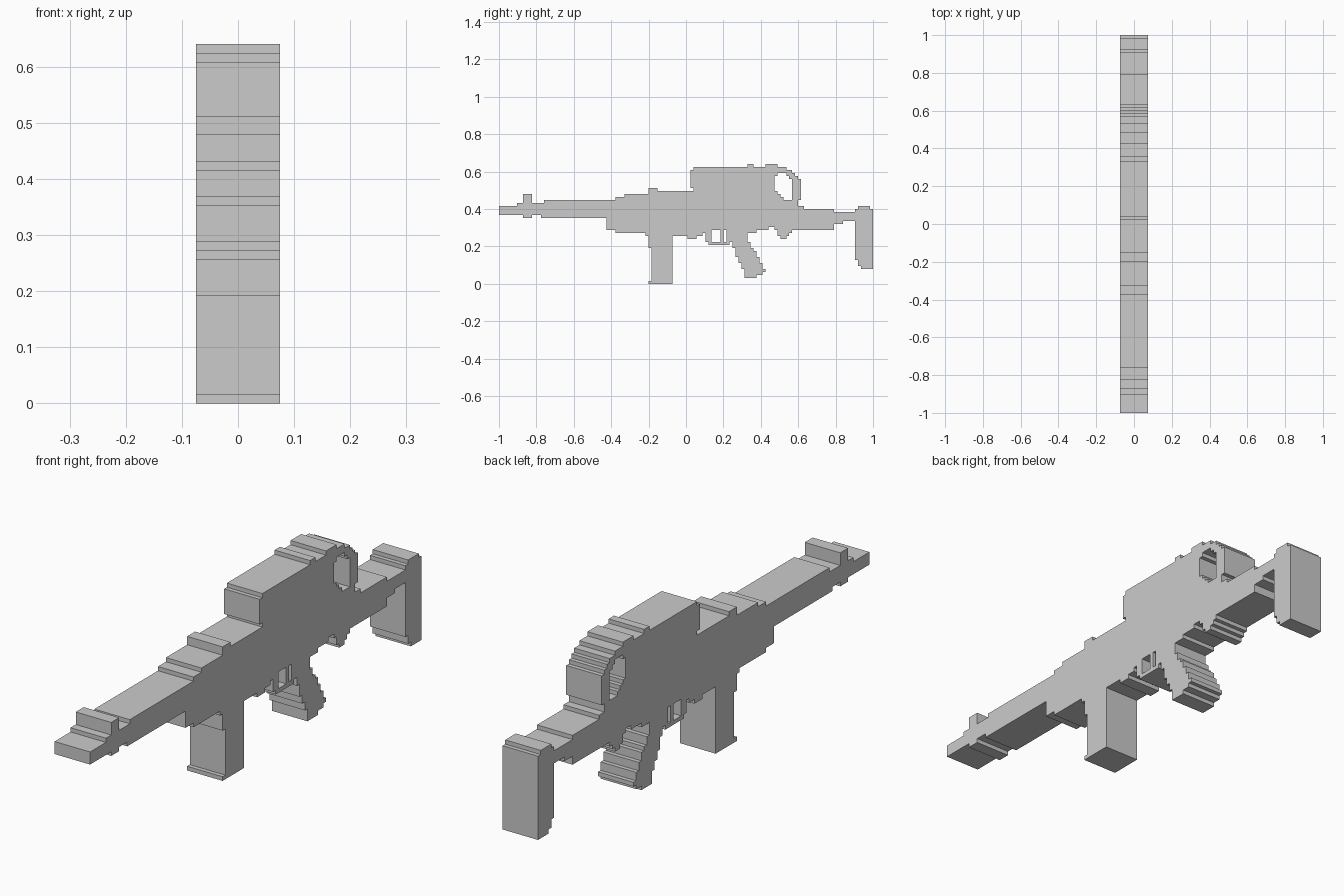
import bpy, bmesh

if "Cube" in bpy.data.objects:
    bpy.data.objects.remove(bpy.data.objects["Cube"])

P = 0.016          # size of one step of the pixelated outline
HALF = 0.075       # half thickness


def part(name, start, runs):
    """Extrude a stepped side profile; runs are (end column, bottom row, top row)."""
    top, bottom, c = [], [], start
    for end, lo, hi in runs:
        top += [(c, hi), (end, hi)]
        bottom += [(c, lo), (end, lo)]
        c = end
    outline = []
    for pt in bottom + top[::-1]:
        if pt not in outline:
            outline.append(pt)
    bm = bmesh.new()
    face = bm.faces.new([bm.verts.new((-HALF, -1 + y * P, z * P)) for y, z in outline])
    ext = bmesh.ops.extrude_face_region(bm, geom=[face], use_keep_orig=True)
    moved = [v for v in ext["geom"] if isinstance(v, bmesh.types.BMVert)]
    bmesh.ops.translate(bm, verts=moved, vec=(2 * HALF, 0, 0))
    # merge coplanar walls and clean collinear points
    bmesh.ops.dissolve_limit(bm, angle_limit=0.01, verts=bm.verts[:], edges=bm.edges[:])
    bmesh.ops.recalc_face_normals(bm, faces=bm.faces[:])
    mesh = bpy.data.meshes.new(name)
    bm.to_mesh(mesh)
    bm.free()
    bpy.context.collection.objects.link(bpy.data.objects.new(name, mesh))


# barrel with front sight post
part("barrel", 0, [(6, 23, 26), (8, 23, 27), (11, 22, 30), (14, 23, 27),
                   (15, 22, 27), (36, 22, 28)])

# handguard with small rear sight bump
part("handguard", 36, [(39, 18, 28), (42, 17, 29), (49, 17, 30), (50, 16, 30),
                       (53, 16, 32), (63, 16, 31), (64, 15, 31)])

# box magazine and its toe
part("magazine", 50, [(51, 12, 16), (58, 0, 16)])
part("magazine_toe", 50, [(51, 0, 1)])

# receiver, stepped along the underside
part("receiver", 64, [(66, 15, 31), (68, 16, 31), (69, 17, 31), (78, 18, 31),
                      (86, 17, 31), (90, 18, 31), (92, 19, 31), (93, 18, 31),
                      (94, 16, 30), (95, 15, 29), (96, 15, 28), (97, 16, 28),
                      (98, 17, 28)])

# large upper housing
part("scope_housing", 64, [(65, 32, 38), (83, 31, 39), (85, 31, 40),
                           (89, 31, 39), (92, 31, 40)])

# rounded loop behind the housing
part("rear_loop", 92, [(93, 36, 40), (96, 37, 39), (97, 36, 38), (98, 35, 38),
                       (99, 28, 37), (100, 28, 36), (101, 28, 35)])

# trigger and guard
part("trigger_guard", 69, [(70, 14, 18), (71, 13, 18), (76, 13, 14),
                           (77, 13, 18), (78, 14, 18)])
part("trigger", 74, [(75, 14, 18)])

# slanted pistol grip
part("grip", 78, [(79, 12, 17), (80, 9, 17), (81, 7, 17), (82, 5, 17),
                  (83, 2, 17), (84, 2, 14), (85, 2, 12), (86, 2, 11),
                  (87, 3, 9), (88, 3, 7), (89, 4, 5)])

# stock bar and butt plate
part("stock", 98, [(100, 18, 28), (102, 18, 26), (112, 18, 25),
                   (115, 20, 24), (119, 21, 24)])
part("butt_plate", 119, [(120, 8, 25), (121, 6, 26), (124, 5, 26), (125, 5, 25)])
